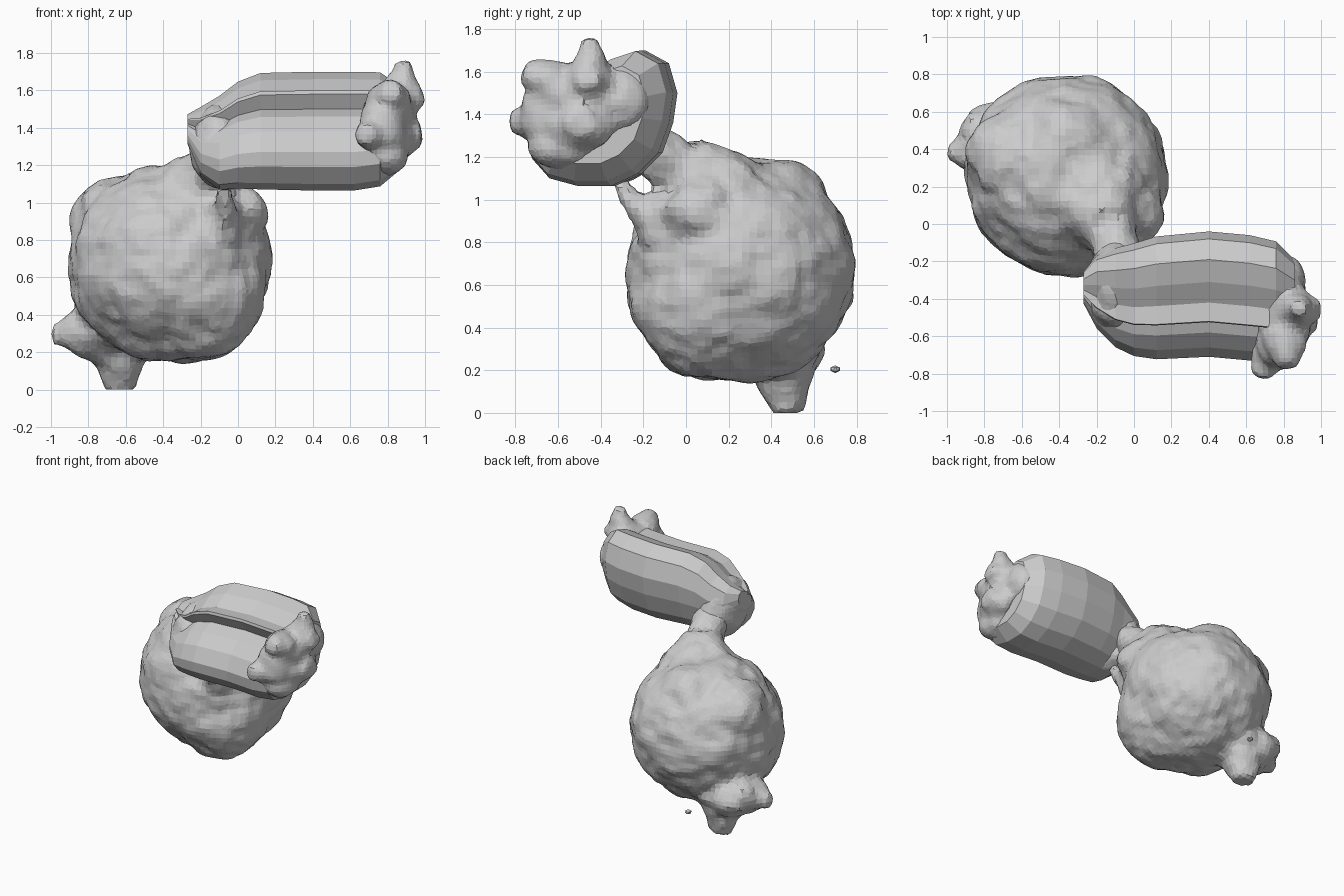
import bpy, bmesh
from mathutils import Vector, noise


def blob(bm, c, r, sub=3):
    # ellipsoid lump
    if not isinstance(r, tuple):
        r = (r, r, r)
    vs = bmesh.ops.create_icosphere(bm, subdivisions=sub, radius=1)["verts"]
    for v in vs:
        v.co = Vector((v.co.x * r[0], v.co.y * r[1], v.co.z * r[2])) + Vector(c)


def taper(bm, a, b, ra, rb):
    # tapered strand between two points
    a, b = Vector(a), Vector(b)
    d = b - a
    rot = d.to_track_quat('Z', 'Y')
    vs = bmesh.ops.create_cone(bm, cap_ends=True, segments=12, radius1=ra,
                               radius2=rb, depth=d.length)["verts"]
    for v in vs:
        v.co = rot @ v.co + (a + b) / 2


def add(name, bm):
    me = bpy.data.meshes.new(name)
    bm.to_mesh(me)
    bm.free()
    ob = bpy.data.objects.new(name, me)
    bpy.context.collection.objects.link(ob)
    return ob


def fuse(ob, voxel, amount):
    # fuse the lumps, soften, then roughen
    m = ob.modifiers.new("fuse", 'REMESH')
    m.mode = 'VOXEL'
    m.voxel_size = voxel
    s = ob.modifiers.new("soften", 'SMOOTH')
    s.factor = 0.5
    s.iterations = 1
    dg = bpy.context.evaluated_depsgraph_get()
    new = bpy.data.meshes.new_from_object(ob.evaluated_get(dg))
    ob.modifiers.clear()
    ob.data = new
    new.name = ob.name
    for v in new.vertices:
        k = noise.noise(v.co * 5.0) + 0.5 * noise.noise(v.co * 12.0)
        v.co += v.normal * (k * amount)
    for p in new.polygons:
        p.use_smooth = False
    return ob


# Round body with shoulder, neck, side lump and foot
bm = bmesh.new()
blob(bm, (-0.365, 0.258, 0.67), (0.545, 0.54, 0.53), 4)
blob(bm, (-0.63, 0.36, 0.89), 0.265)
blob(bm, (-0.01, 0.07, 0.94), 0.17)
blob(bm, (-0.34, 0.42, 0.94), 0.255)
blob(bm, (-0.22, 0.12, 0.52), 0.37)
taper(bm, (-0.22, 0.14, 0.95), (-0.12, -0.02, 1.23), 0.36, 0.13)
taper(bm, (-0.14, 0.02, 1.12), (-0.09, -0.22, 1.28), 0.14, 0.12)
blob(bm, (-0.09, -0.13, 0.90), (0.12, 0.12, 0.14))
taper(bm, (-0.07, -0.20, 0.92), (-0.07, -0.34, 1.10), 0.08, 0.03)
blob(bm, (-0.74, 0.44, 0.30), (0.19, 0.20, 0.16))
taper(bm, (-0.70, 0.40, 0.33), (-1.0, 0.38, 0.29), 0.20, 0.05)
taper(bm, (-0.70, 0.42, 0.33), (-0.90, 0.56, 0.34), 0.18, 0.08)
taper(bm, (-0.64, 0.44, 0.30), (-0.63, 0.48, 0.0), 0.20, 0.075)
body = fuse(add("body", bm), 0.035, 0.027)

# Head shell: grooved cross-section (y, z) drawn along x
PROFILE = [(-0.20, 1.70), (-0.32, 1.66), (-0.43, 1.595), (-0.53, 1.60), (-0.535, 1.58),
           (-0.49, 1.50), (-0.59, 1.46), (-0.67, 1.38), (-0.72, 1.27), (-0.71, 1.19),
           (-0.63, 1.10), (-0.50, 1.065), (-0.34, 1.065), (-0.22, 1.12), (-0.12, 1.22),
           (-0.07, 1.36), (-0.05, 1.50), (-0.09, 1.64)]
# x, scale, shift in y, shift in z
STATIONS = [(-0.27, 0.25, 0.04, 0.02), (-0.20, 0.58, 0.02, -0.05), (-0.10, 0.79, -0.01, -0.06),
            (0.00, 0.90, -0.02, -0.02), (0.12, 0.98, -0.01, 0.0), (0.40, 1.0, 0.01, 0),
            (0.62, 1.0, -0.01, 0), (0.76, 0.96, -0.03, 0.01), (0.86, 0.72, -0.05, 0.02)]
CY, CZ = -0.38, 1.37
bm = bmesh.new()
loops = [[bm.verts.new((x, CY + (y - CY) * s + dy, CZ + (z - CZ) * s + dz)) for y, z in PROFILE]
         for x, s, dy, dz in STATIONS]
n = len(PROFILE)
for a, b in zip(loops, loops[1:]):
    for i in range(n):
        bm.faces.new((a[i], a[(i + 1) % n], b[(i + 1) % n], b[i]))
bm.faces.new(loops[0])
bm.faces.new(loops[-1])
bmesh.ops.recalc_face_normals(bm, faces=bm.faces)
head = add("head", bm)

# Rough face of merged lumps on the right end of the head
bm = bmesh.new()
for c, r in [((0.81, -0.50, 1.47), (0.14, 0.25, 0.17)), ((0.87, -0.50, 1.36), (0.10, 0.17, 0.12)),
             ((0.78, -0.64, 1.40), (0.13, 0.14, 0.17)), ((0.82, -0.63, 1.56), (0.10, 0.13, 0.09)),
             ((0.81, -0.32, 1.48), (0.11, 0.15, 0.16)), ((0.79, -0.58, 1.26), (0.12, 0.16, 0.12))]:
    blob(bm, c, r)
taper(bm, (0.86, -0.45, 1.55), (0.88, -0.45, 1.76), 0.13, 0.04)
taper(bm, (0.86, -0.45, 1.53), (0.99, -0.46, 1.58), 0.13, 0.06)
taper(bm, (0.86, -0.50, 1.37), (0.98, -0.50, 1.37), 0.12, 0.07)
taper(bm, (0.80, -0.60, 1.54), (0.82, -0.76, 1.61), 0.12, 0.05)
taper(bm, (0.76, -0.62, 1.36), (0.67, -0.81, 1.37), 0.13, 0.05)
face_end = fuse(add("head_face_lumps", bm), 0.026, 0.018)

# Rough bulge on the left end of the head, over the neck
bm = bmesh.new()
blob(bm, (-0.11, -0.33, 1.31), (0.15, 0.24, 0.22))
blob(bm, (-0.07, -0.38, 1.22), (0.14, 0.23, 0.15))
neck_end = fuse(add("head_neck_bulge", bm), 0.03, 0.02)

# Loose chip behind the foot
bm = bmesh.new()
blob(bm, (-0.51, 0.70, 0.205), (0.025, 0.025, 0.018), 1)
add("loose_chip", bm)

# Stand the foot on the ground
for v in body.data.vertices:
    v.co.z = max(v.co.z, 0.0)
